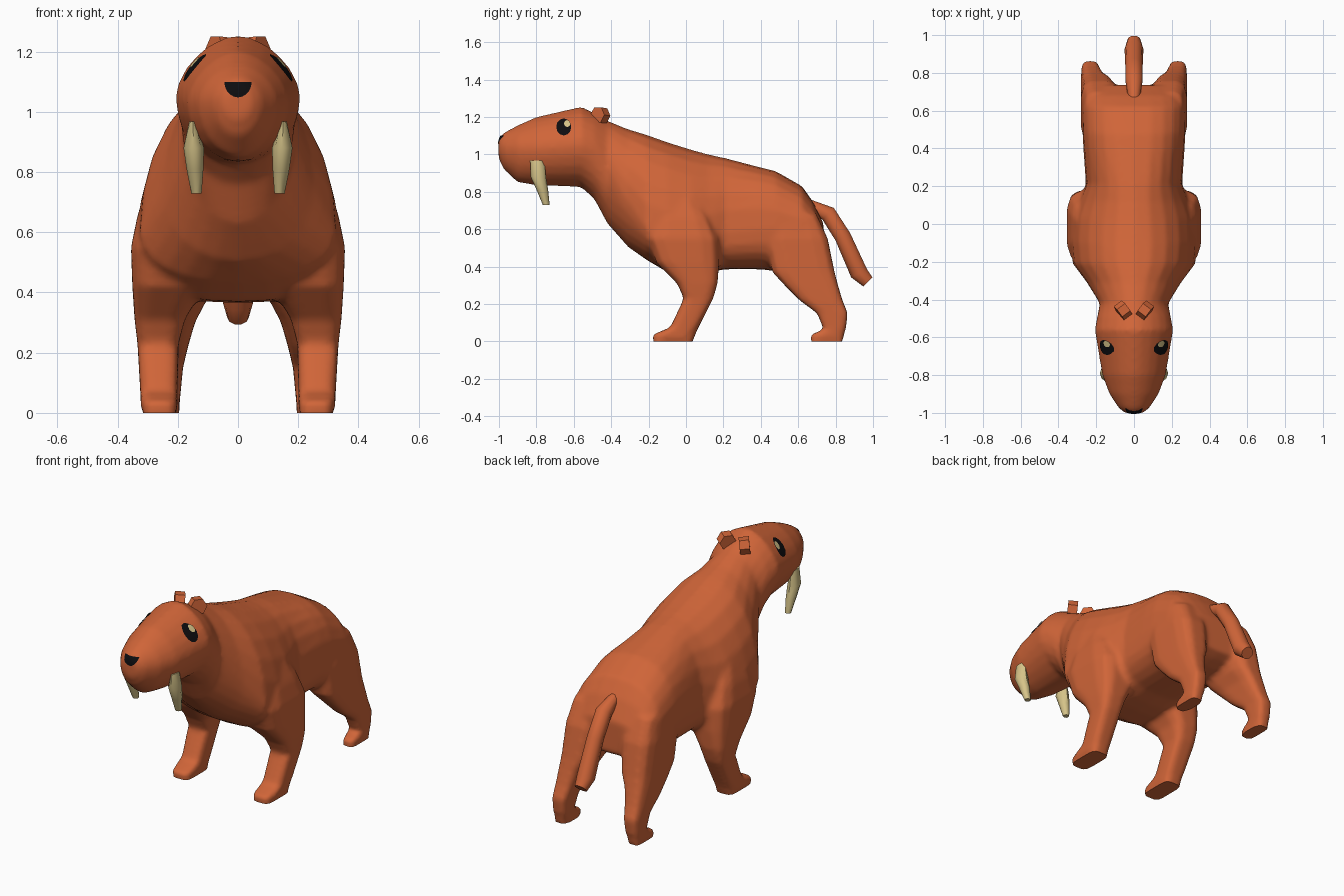
import bpy, bmesh, math
from mathutils import Vector
from mathutils.bvhtree import BVHTree

if "Cube" in bpy.data.objects:
    bpy.data.objects.remove(bpy.data.objects["Cube"])


def material(name, rgb):
    m = bpy.data.materials.new(name)
    m.diffuse_color = (*rgb, 1)
    m.use_nodes = True
    m.node_tree.nodes["Principled BSDF"].inputs["Base Color"].default_value = m.diffuse_color
    return m


FUR = material("rust_fur", (0.63, 0.13, 0.04))
IVORY = material("ivory", (0.67, 0.55, 0.25))
BLACK = material("black", (0.004, 0.004, 0.005))


def se(t, n):
    """Point on a unit superellipse."""
    c, s = math.cos(t), math.sin(t)
    return (math.copysign(abs(c) ** (2 / n), c), math.copysign(abs(s) ** (2 / n), s))


def loft(bm, rings):
    vs = [[bm.verts.new(p) for p in r] for r in rings]
    n = len(vs[0])
    faces = [bm.faces.new((a[i], a[(i + 1) % n], b[(i + 1) % n], b[i]))
             for a, b in zip(vs, vs[1:]) for i in range(n)]
    faces += [bm.faces.new(vs[0][::-1]), bm.faces.new(vs[-1])]
    bmesh.ops.recalc_face_normals(bm, faces=faces)


def finish(bm, name, mat, angle=50):
    me = bpy.data.meshes.new(name)
    bm.to_mesh(me)
    bm.free()
    ob = bpy.data.objects.new(name, me)
    bpy.context.collection.objects.link(ob)
    me.materials.append(mat)
    bpy.ops.object.select_all(action='DESELECT')
    ob.select_set(True)
    bpy.context.view_layer.objects.active = ob
    bpy.ops.object.shade_smooth_by_angle(angle=math.radians(angle))
    return ob


def tube(bm, pts, n=8):
    """Round tube along points (x, y, z, radius)."""
    rings = []
    for i, p in enumerate(pts):
        a, b = pts[max(i - 1, 0)], pts[min(i + 1, len(pts) - 1)]
        d = (Vector(b[:3]) - Vector(a[:3])).normalized()
        u = d.cross(Vector((0, 1, 0.3))).normalized()
        w = d.cross(u)
        rings.append([Vector(p[:3]) + p[3] * (math.cos(k * math.tau / n) * u + math.sin(k * math.tau / n) * w)
                      for k in range(n)])
    loft(bm, rings)


# Torso and head: y, bottom z, top z, half width, widest z, roundness above and below
BODY = [(-1.002, .98, 1.085, .045, 1.03, 2, 2), (-.975, .92, 1.115, .08, 1.03, 1.9, 2),
        (-.90, .85, 1.155, .13, 1.03, 1.8, 1.9), (-.80, .835, 1.2, .168, 1.03, 1.7, 1.9),
        (-.56, .825, 1.255, .208, 1.05, 1.7, 1.9), (-.49, .76, 1.22, .195, 1.02, 1.8, 2),
        (-.42, .63, 1.18, .182, .93, 1.9, 2), (-.31, .505, 1.135, .25, .75, 1.95, 2.1),
        (-.21, .435, 1.105, .325, .60, 2.05, 2.2), (-.10, .37, 1.065, .335, .56, 2.1, 2.4),
        (.03, .365, 1.025, .33, .54, 2.0, 2.5), (.12, .37, 1.0, .295, .55, 2.05, 2.5),
        (.21, .385, .98, .255, .58, 2.3, 2.6), (.40, .385, .93, .268, .60, 2.5, 2.6),
        (.48, .375, .91, .273, .60, 2.5, 2.6), (.62, .39, .83, .278, .56, 2.5, 2.6),
        (.68, .41, .745, .265, .54, 2.5, 2.6), (.735, .44, .63, .2, .53, 2.5, 2.6)]
bm = bmesh.new()
N = 24
rings = []
for y, lo, hi, hw, mid, up, down in BODY:
    r = []
    for i in range(N):
        cx, cz = se(i * math.tau / N, up if i < N / 2 else down)
        r.append((hw * cx, y, mid + cz * ((hi - mid) if cz > 0 else (mid - lo))))
    rings.append(r)
loft(bm, rings)

# Legs: z, front y, back y, inner x, outer x
FRONT = [(0, -.18, .04, .2, .322), (.035, -.182, .05, .2, .324), (.075, -.085, .068, .2, .326),
         (.23, -.012, .147, .196, .335), (.31, -.05, .17, .175, .345), (.42, -.16, .18, .11, .353),
         (.55, -.21, .178, .08, .358), (.66, -.18, .13, .08, .335), (.76, -.13, .06, .08, .30)]
HIND = [(0, .665, .84, .195, .278), (.035, .665, .845, .193, .278), (.065, .735, .855, .19, .278),
        (.15, .70, .866, .182, .28), (.22, .605, .838, .165, .282), (.30, .525, .815, .142, .283),
        (.37, .46, .797, .105, .283), (.55, .42, .76, .08, .282), (.68, .45, .70, .08, .262)]
for side in (-1, 1):
    for leg in (FRONT, HIND):
        rings = []
        for z, y0, y1, x0, x1 in leg:
            pts = [se((i + .5) * math.tau / 12, 3.8) for i in range(12)]
            rings.append([(side * ((x0 + x1) / 2 + a * (x1 - x0) / 2), (y0 + y1) / 2 + b * (y1 - y0) / 2, z)
                          for a, b in pts])
        loft(bm, rings)
body = finish(bm, "body", FUR)

# Fuse torso and legs into one softly blended skin
rm = body.modifiers.new("fuse", 'REMESH')
rm.mode = 'VOXEL'
rm.voxel_size = 0.014
sm = body.modifiers.new("soften", 'SMOOTH')
sm.factor, sm.iterations = 0.5, 5
dg = bpy.context.evaluated_depsgraph_get()
skin = bpy.data.meshes.new_from_object(body.evaluated_get(dg))
bpy.data.objects.remove(body)
bm = bmesh.new()
bm.from_mesh(skin)
for v in bm.verts:
    if v.co.z < 0.012:
        v.co.z = 0
surface = BVHTree.FromBMesh(bm)
body = finish(bm, "body", FUR, 60)

# Tail
bm = bmesh.new()
tube(bm, [(0, .66, .73, .03), (0, .76, .682, .046), (0, .838, .56, .046),
          (0, .925, .365, .05), (0, .972, .318, .036)], 10)
finish(bm, "tail", FUR)

# Ears (upright six-sided discs facing out and forward) and tusks
for side, label in ((-1, "left"), (1, "right")):
    bm = bmesh.new()
    axis = Vector((side * .8, -.6, .1)).normalized()
    across = axis.cross(Vector((0, 0, 1))).normalized()
    lift = across.cross(axis)
    mid = Vector((side * .058, -.458, 1.208))
    loft(bm, [[mid + axis * o + .047 * (math.cos(k * math.tau / 6) * across + math.sin(k * math.tau / 6) * lift)
               for k in range(6)] for o in (-.027, .027)])
    finish(bm, label + "_ear", FUR, 30)
    bm = bmesh.new()
    loft(bm, [[(side * (x + rx * math.cos(k * math.tau / 8)), y + ry * math.sin(k * math.tau / 8), z)
               for k in range(8)]
              for x, y, z, rx, ry in ((.15, -.795, .968, .012, .038), (.147, -.79, .88, .034, .041),
                                      (.143, -.768, .81, .028, .031), (.138, -.747, .728, .017, .018))])
    finish(bm, label + "_tusk", IVORY)


def decal(name, outline, centre, ray, place, lift, mat):
    """Thin patch laid onto the skin: concentric rings cast along a ray."""
    bm = bmesh.new()

    def hit(u, v):
        p, nrm, _, _ = surface.ray_cast(Vector(place(u, v)), ray)
        return bm.verts.new(p + nrm * lift)
    cu, cv = centre
    mid = hit(cu, cv)
    loops = [[hit(cu + (u - cu) * s, cv + (v - cv) * s) for u, v in outline] for s in (.33, .67, 1)]
    n = len(outline)
    for i in range(n):
        j = (i + 1) % n
        bm.faces.new((mid, loops[0][i], loops[0][j]))
        for a, b in zip(loops, loops[1:]):
            bm.faces.new((a[i], b[i], b[j], a[j]))
    bm.normal_update()
    flip = [f for f in bm.faces if f.normal.dot(ray) > 0]
    bmesh.ops.reverse_faces(bm, faces=flip)
    finish(bm, name, mat)


def oval(cy, cz, ry, rz, n=12):
    return [(cy + ry * math.cos(i * math.tau / n), cz + rz * math.sin(i * math.tau / n)) for i in range(n)]


# Eyes with a light glint
for side, label in ((-1, "left"), (1, "right")):
    ray = Vector((-side, 0, 0))
    place = lambda u, v, s=side: (s, u, v)
    decal(label + "_eye", oval(-.653, 1.144, .04, .045), (-.653, 1.144), ray, place, .004, BLACK)
    decal(label + "_glint", oval(-.634, 1.16, .017, .018), (-.634, 1.16), ray, place, .007, IVORY)

# Nose: half disc with a flat top
half = [(.044 * math.cos(a), 1.098 - .05 * math.sin(a)) for a in (i * math.pi / 10 for i in range(11))]
half += [(-.022, 1.098), (0, 1.098), (.022, 1.098)]
decal("nose", half, (0, 1.078), Vector((0, 1, 0)), lambda u, v: (u, -1.5, v), .003, BLACK)
